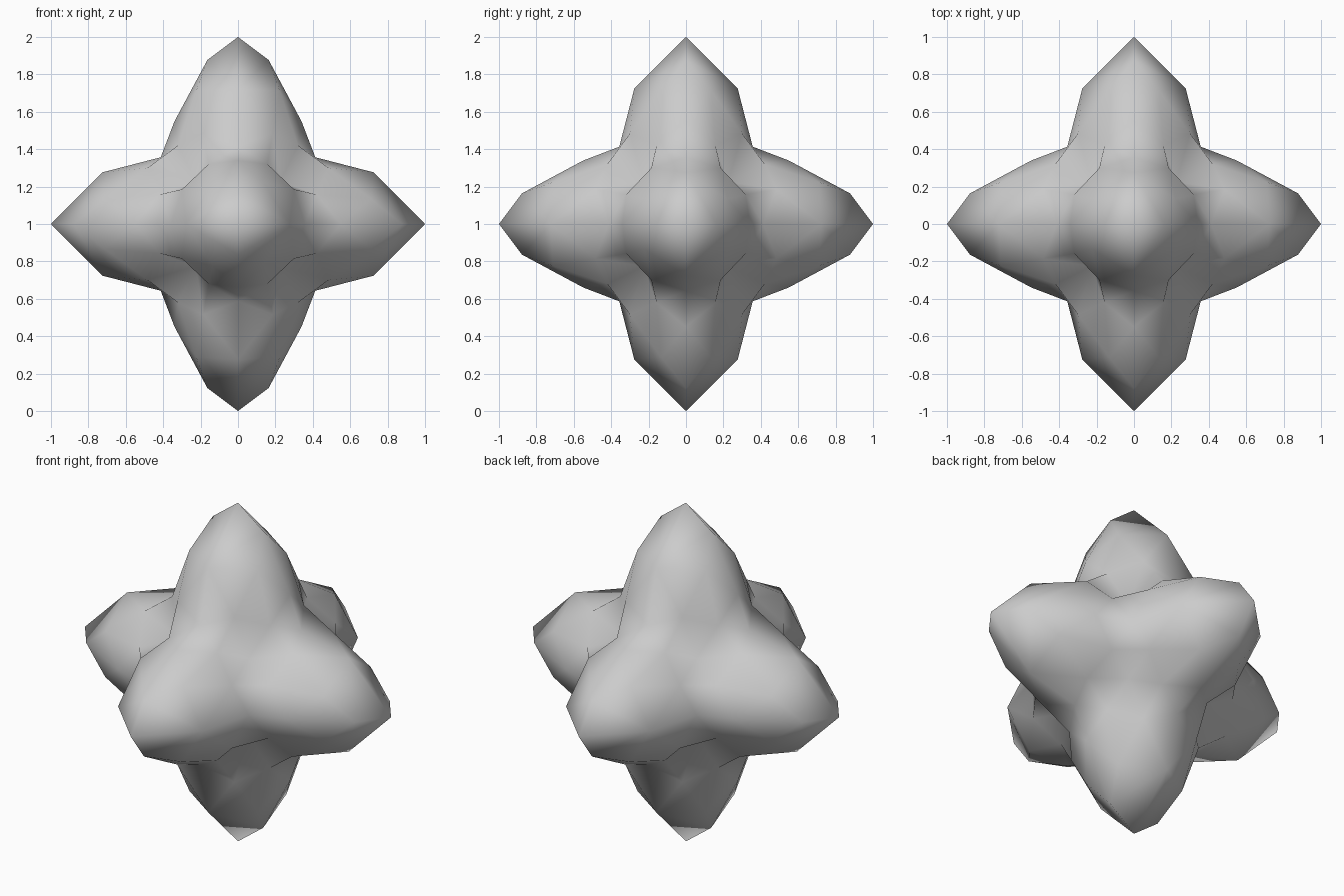
import bpy, bmesh, math
from mathutils import Vector

if "Cube" in bpy.data.objects:
    bpy.data.objects.remove(bpy.data.objects["Cube"])

PHI = (1 + 5 ** 0.5) / 2
# distance from centre against angle from the nearest arm axis
PROFILE = [(0, 1.0), (10.5, .893), (20.9, .775), (31.7, .646), (40.8, .546), (54.8, .39)]


def radius(d):
    lo, mid, hi = sorted(abs(c) for c in d)
    a = math.degrees(math.acos(min(1, hi)))
    r = PROFILE[-1][1]
    for (a0, r0), (a1, r1) in zip(PROFILE, PROFILE[1:]):
        if a <= a1:
            r = r0 + (r1 - r0) * (a - a0) / (a1 - a0)
            break
    if hi > .9:          # slightly squared-off tips
        r -= .15 * lo
    return r


def cyclic(x, y, z):
    return ((x, y, z), (z, x, y), (y, z, x))


# icosahedron with two-fold axes on x, y and z
bm = bmesh.new()
for s in (-1, 1):
    for t in (-PHI, PHI):
        for co in cyclic(s, 0, t):
            bm.verts.new(Vector(co).normalized())
bmesh.ops.convex_hull(bm, input=bm.verts[:])

# halve the edges, then add a point over every face
bmesh.ops.subdivide_edges(bm, edges=bm.edges[:], cuts=1, use_grid_fill=True)
for v in bm.verts:
    v.co.normalize()
dirs = [v.co.copy() for v in bm.verts]
dirs += [sum((v.co for v in f.verts), Vector()).normalized() for f in bm.faces]
# two extra points beside each arm tip
for s in (-1, 1):
    for t in (-1, 1):
        dirs += [Vector(co).normalized() for co in cyclic(s * .187, 0, t)]
bm.free()

# join the directions into a closed ball
bm = bmesh.new()
for d in dirs:
    bm.verts.new(d)
bmesh.ops.convex_hull(bm, input=bm.verts[:])
bmesh.ops.triangulate(bm, faces=bm.faces[:])

# pull the six arms out
for v in bm.verts:
    v.co = v.co * radius(v.co) + Vector((0, 0, 1))
bmesh.ops.recalc_face_normals(bm, faces=bm.faces[:])
for f in bm.faces:
    f.smooth = True

me = bpy.data.meshes.new("six_armed_star")
bm.to_mesh(me)
bm.free()
ob = bpy.data.objects.new("six_armed_star", me)
bpy.context.collection.objects.link(ob)
